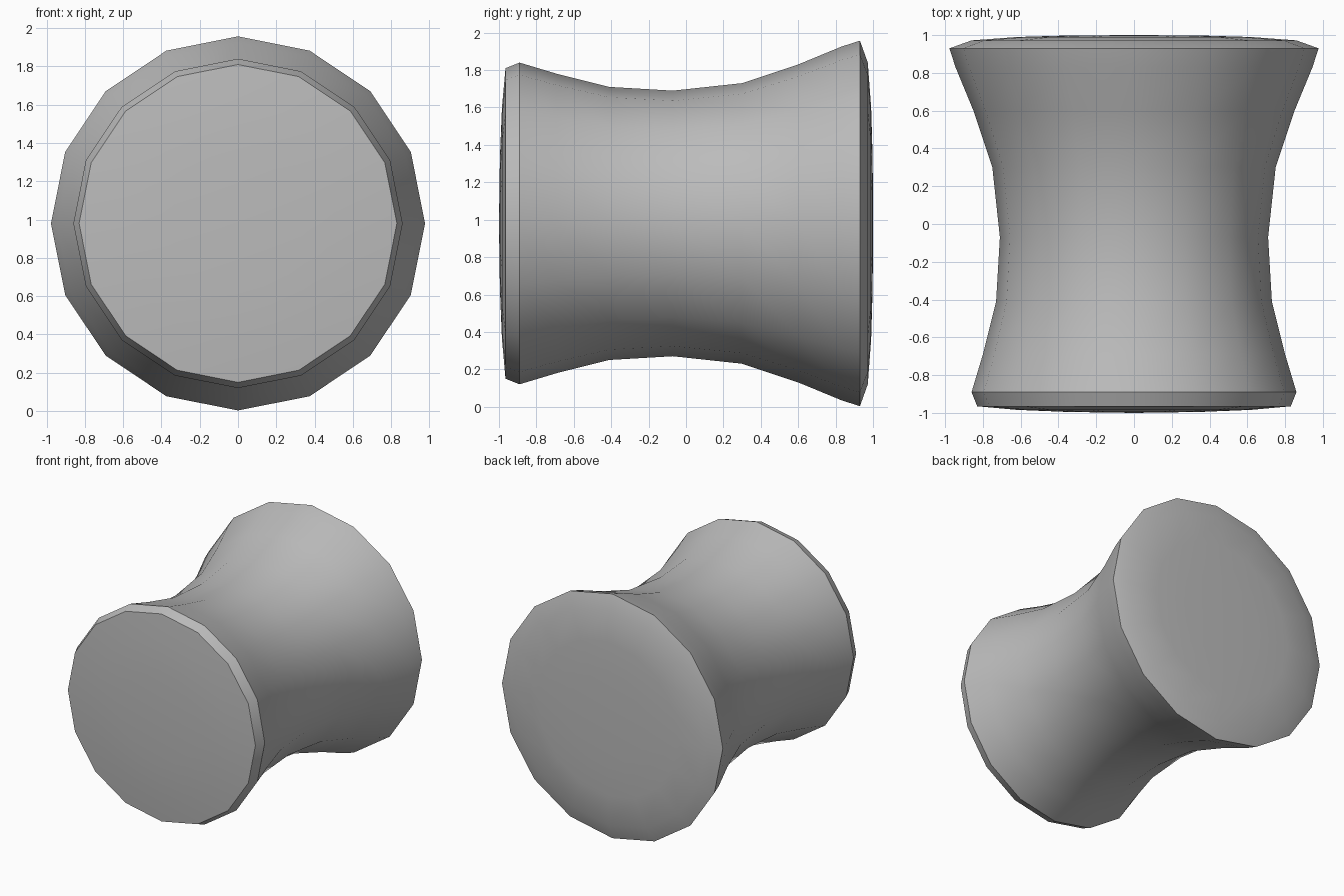
import bpy, bmesh, math

old = bpy.data.objects.get("Cube")
if old:
    bpy.data.objects.remove(old, do_unlink=True)

SIDES = 16
CENTRE_Z = 0.98

# Lathe profile from front to back: (y, radius)
profile = [
    (-1.0, 0), (-0.995, 0.35), (-0.984, 0.62), (-0.965, 0.83),   # front dome
    (-0.89, 0.86), (-0.69, 0.80), (-0.41, 0.73), (-0.07, 0.71),  # bevel and waist
    (0.30, 0.75), (0.60, 0.85), (0.83, 0.945), (0.93, 0.977),    # flare
    (0.972, 0.86), (0.99, 0.62), (0.998, 0.35), (1.0, 0),        # back dome
]

# One grey material
grey = bpy.data.materials.new("plain grey")
grey.use_nodes = True
colour = (0.5, 0.5, 0.5, 1)
grey.diffuse_color = colour
grey.node_tree.nodes["Principled BSDF"].inputs["Base Color"].default_value = colour

# Spin the profile around the front-to-back axis
bm = bmesh.new()
verts = [bm.verts.new((0, y, CENTRE_Z + r)) for y, r in profile]
edges = [bm.edges.new(pair) for pair in zip(verts, verts[1:])]
bmesh.ops.spin(bm, geom=verts + edges, cent=(0, 0, CENTRE_Z), axis=(0, 1, 0),
               angle=math.tau, steps=SIDES, use_merge=True)
bmesh.ops.remove_doubles(bm, verts=bm.verts[:], dist=0.0005)
bmesh.ops.recalc_face_normals(bm, faces=bm.faces[:])

mesh = bpy.data.meshes.new("flared_spool")
bm.to_mesh(mesh)
bm.free()
mesh.materials.append(grey)
spool = bpy.data.objects.new("flared_spool", mesh)
bpy.context.collection.objects.link(spool)

# Smooth body with crisp rims
bpy.ops.object.select_all(action='DESELECT')
spool.select_set(True)
bpy.context.view_layer.objects.active = spool
bpy.ops.object.shade_smooth_by_angle(angle=math.radians(30))
